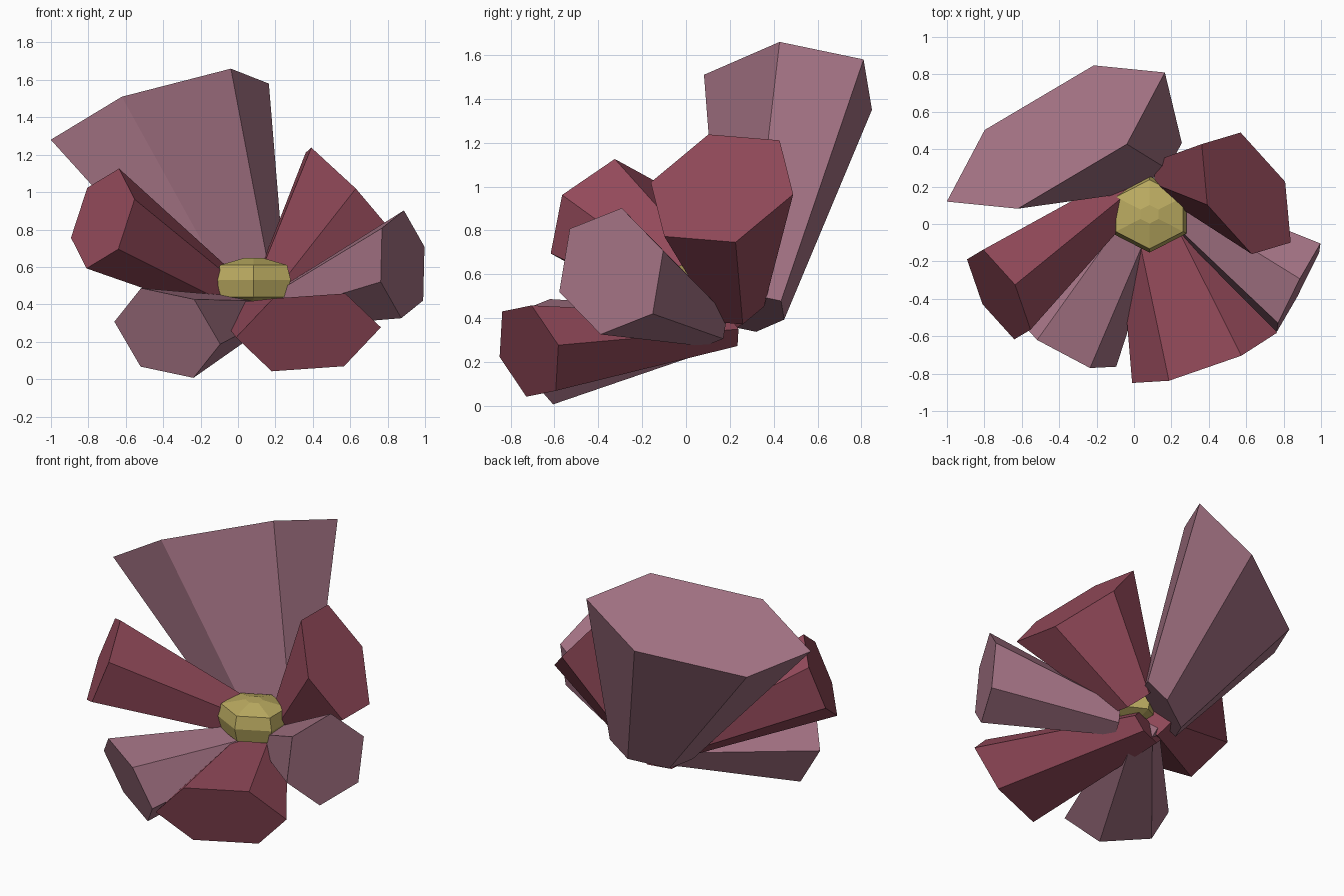
import bpy, bmesh, math
from mathutils import Vector

if "Cube" in bpy.data.objects:
    bpy.data.objects.remove(bpy.data.objects["Cube"])


def material(name, rgb):
    m = bpy.data.materials.new(name)
    m.diffuse_color = (*rgb, 1)
    m.use_nodes = True
    m.node_tree.nodes["Principled BSDF"].inputs["Base Color"].default_value = m.diffuse_color
    return m


MAUVE = material("mauve", (0.37, 0.17, 0.23))
RED = material("red", (0.30, 0.07, 0.105))
YELLOW = material("yellow", (0.50, 0.41, 0.12))


def loft(name, rings, mat):
    """Flat-faced solid through a list of six-sided rings, capped at both ends."""
    bm = bmesh.new()
    loops = [[bm.verts.new(p) for p in ring] for ring in rings]
    for lo, hi in zip(loops, loops[1:]):
        for i in range(6):
            j = (i + 1) % 6
            bm.faces.new((lo[i], lo[j], hi[j], hi[i]))
    bm.faces.new(loops[0])
    bm.faces.new(loops[-1])
    bmesh.ops.recalc_face_normals(bm, faces=bm.faces)
    mesh = bpy.data.meshes.new(name)
    bm.to_mesh(mesh)
    bm.free()
    mesh.materials.append(mat)
    obj = bpy.data.objects.new(name, mesh)
    bpy.context.collection.objects.link(obj)
    return obj


def hexagon(centre, a, b, scale=1.0):
    """Stretched hexagon from two neighbouring corner offsets."""
    c, a, b = Vector(centre), Vector(a), Vector(b)
    return [c + scale * o for o in (a, b, b - a, -a, -b, a - b)]


def petal(name, root, tip, a, b, mat):
    loft(name, [hexagon(root, a, b, 0.37), hexagon(tip, a, b)], mat)


# Petals: narrow root, wide tip, two corner offsets of the tip hexagon
petal("back_petal", (.04, .306, .423), (-.418, .465, 1.43),
      (-.583, -.345, -.15), (-.38, .038, -.23), MAUVE)
petal("back_right_petal", (.19, .236, .463), (.60, .164, .992),
      (-.208, -.062, .246), (-.238, .263, .219), RED)
petal("right_petal", (.22, .10, .378), (.88, -.341, .614),
      (.007, .048, .288), (.117, .237, .094), MAUVE)
petal("front_right_petal", (.05, .19, .34), (.377, -.716, .25),
      (.387, .134, .027), (.19, .122, -.181), RED)
petal("front_left_petal", (.075, .14, .352), (-.378, -.613, .247),
      (-.14, -.007, .24), (-.283, .15, .06), MAUVE)
petal("left_petal", (0, .20, .42), (-.723, -.377, .859),
      (.087, .052, .267), (-.083, .24, .164), RED)

# Flower centre: rounded six-sided button
profile = [(.06, .40), (.18, .44), (.205, .53), (.185, .61), (.05, .648)]
loft("flower_centre",
     [[(.083 + 1.12 * r * math.sin(k * math.pi / 3),
        .052 + r * math.cos(k * math.pi / 3), z) for k in range(6)]
      for r, z in profile], YELLOW)
